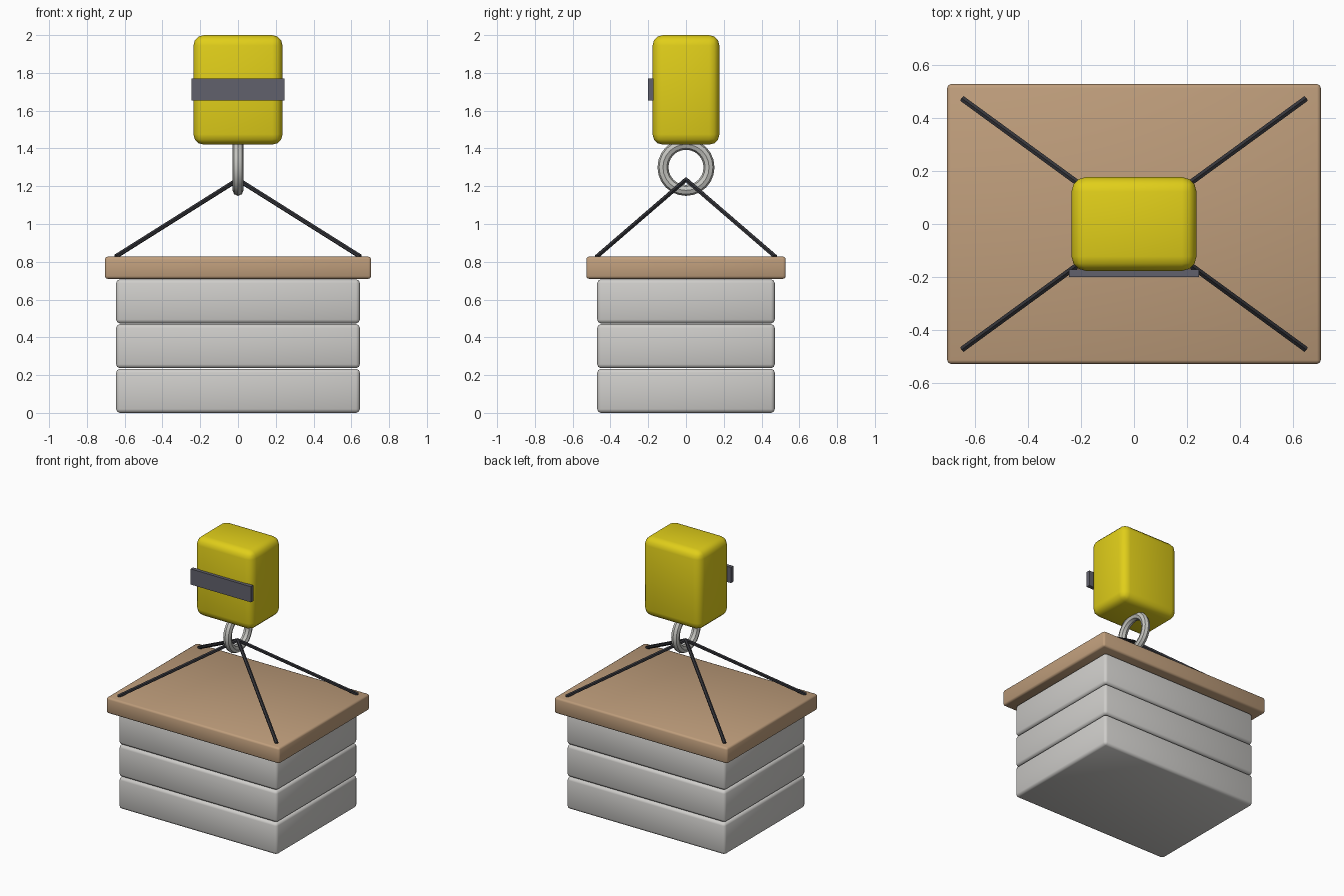
import bpy
from mathutils import Vector

cube = bpy.data.objects.get("Cube")
if cube:
    bpy.data.objects.remove(cube, do_unlink=True)


def make_material(name, rgb):
    mat = bpy.data.materials.new(name)
    mat.use_nodes = True
    color = (*rgb, 1.0)
    mat.diffuse_color = color
    mat.node_tree.nodes["Principled BSDF"].inputs["Base Color"].default_value = color
    return mat


CONCRETE = make_material("concrete grey", (0.62, 0.61, 0.59))
WOOD = make_material("wood tan", (0.52, 0.34, 0.20))
YELLOW = make_material("hoist yellow", (0.75, 0.62, 0.01))
STEEL = make_material("ring steel", (0.56, 0.56, 0.53))
BAND = make_material("band slate", (0.12, 0.12, 0.15))
ROPE = make_material("rope charcoal", (0.035, 0.035, 0.042))


def finish(name, mat, angle):
    obj = bpy.context.object
    obj.name = name
    obj.data.materials.append(mat)
    bpy.ops.object.shade_smooth_by_angle(angle=angle)
    return obj


def box(name, low, high, mat, bevel=0.0, segments=2):
    """Box between two corners, with softly rounded edges."""
    low, high = Vector(low), Vector(high)
    bpy.ops.mesh.primitive_cube_add(size=1, location=(low + high) / 2)
    obj = bpy.context.object
    obj.scale = high - low
    bpy.ops.object.transform_apply(location=False, rotation=False, scale=True)
    if bevel:
        mod = obj.modifiers.new("Rounded edges", "BEVEL")
        mod.width = bevel
        mod.segments = segments
        bpy.ops.object.modifier_apply(modifier=mod.name)
    return finish(name, mat, 0.9 if bevel else 0.5)


def rod(name, start, end, radius, mat):
    """Six-sided rod between two points."""
    start, end = Vector(start), Vector(end)
    axis = end - start
    bpy.ops.mesh.primitive_cylinder_add(
        vertices=6, radius=radius, depth=axis.length, location=(start + end) / 2,
        rotation=axis.to_track_quat("Z", "Y").to_euler())
    return finish(name, mat, 0.5)


# Stacked slabs of the load
for i in range(3):
    z = i * 0.237
    box(f"load_slab_{i + 1}", (-0.645, -0.47, z), (0.645, 0.47, z + 0.233),
        CONCRETE, 0.02)

# Overhanging wooden lid
box("wooden_lid", (-0.705, -0.528, 0.71), (0.705, 0.528, 0.827), WOOD, 0.014)

# Sling ropes from the lid corners to the ring
for side, sx in (("left", 1), ("right", -1)):
    for end, sy in (("front", -1), ("back", 1)):
        rod(f"rope_{end}_{side}", (sx * 0.647, sy * 0.472, 0.828),
            (0, 0, 1.235), 0.0125, ROPE)

# Lifting ring, facing sideways
bpy.ops.mesh.primitive_torus_add(
    major_radius=0.122, minor_radius=0.029, major_segments=24, minor_segments=8,
    location=(0, 0, 1.30), rotation=(0, 1.5708, 0))
finish("lifting_ring", STEEL, 0.6)

# Hoist block with its front band
box("hoist_block", (-0.236, -0.177, 1.42), (0.236, 0.177, 2.0), YELLOW, 0.055, 3)
box("front_band", (-0.246, -0.2, 1.655), (0.246, -0.172, 1.77), BAND)
